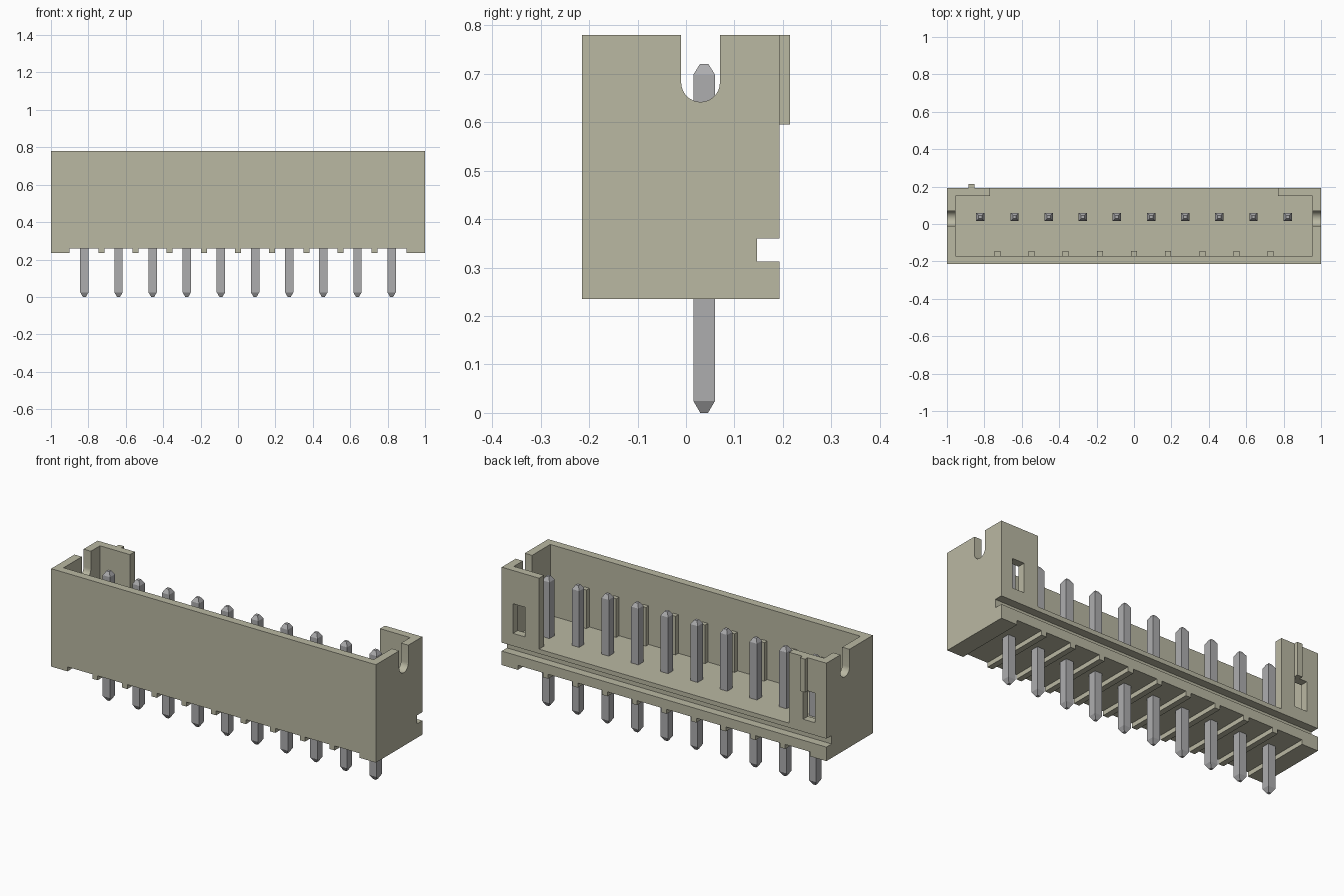
import bpy, bmesh, math
from mathutils import Vector

if "Cube" in bpy.data.objects:
    bpy.data.objects.remove(bpy.data.objects["Cube"], do_unlink=True)


def material(name, rgb):
    m = bpy.data.materials.new(name)
    m.use_nodes = True
    m.diffuse_color = (*rgb, 1)
    m.node_tree.nodes["Principled BSDF"].inputs["Base Color"].default_value = (*rgb, 1)
    return m


PLASTIC = material("beige plastic", (0.49, 0.48, 0.365))
METAL = material("grey metal", (0.42, 0.42, 0.43))


def finish(name, bm, mat):
    bmesh.ops.recalc_face_normals(bm, faces=bm.faces)
    me = bpy.data.meshes.new(name)
    bm.to_mesh(me)
    bm.free()
    me.materials.append(mat)
    ob = bpy.data.objects.new(name, me)
    bpy.context.collection.objects.link(ob)
    return ob


def prism(name, pts, axis, lo, hi, mat=PLASTIC):
    """Extrude a 2D profile: (y, z) along x, or (x, y) along z."""
    bm = bmesh.new()
    place = (lambda p, d: (d, *p)) if axis == "x" else (lambda p, d: (*p, d))
    face = bm.faces.new([bm.verts.new(place(p, lo)) for p in pts])
    ext = bmesh.ops.extrude_face_region(bm, geom=[face])
    move = Vector(place((0, 0), hi - lo))
    bmesh.ops.translate(bm, vec=move, verts=[v for v in ext["geom"] if isinstance(v, bmesh.types.BMVert)])
    return finish(name, bm, mat)


def box(name, x0, x1, y0, y1, z0, z1):
    return prism(name, [(x0, y0), (x1, y0), (x1, y1), (x0, y1)], "z", z0, z1)


# Housing outline with the lengthwise groove in the back
BOTTOM, TOP, FRONT, BACK, FLOOR = 0.235, 0.78, -0.215, 0.193, 0.385
housing = prism("housing", [
    (FRONT, BOTTOM), (BACK, BOTTOM), (BACK, 0.313), (0.147, 0.313),
    (0.147, 0.36), (BACK, 0.36), (BACK, TOP), (FRONT, TOP)], "x", -1, 1)

# Cutters: cavity open at the back, end slots, underside recess, back windows
cavity = prism("cavity_cutter", [
    (-0.955, -0.17), (0.955, -0.17), (0.955, 0.15), (0.77, 0.15),
    (0.77, 0.3), (-0.77, 0.3), (-0.77, 0.15), (-0.955, 0.15)], "z", FLOOR, 1)
arc = [(0.03 + 0.04 * math.cos(a), 0.682 + 0.04 * math.sin(a))
       for a in (math.pi + math.pi * i / 16 for i in range(17))]
slots = prism("end_slot_cutter", arc + [(0.07, 1), (-0.01, 1)], "x", -1.1, 1.1)
recess = box("underside_cutter", -0.9, 0.9, -0.4, 0.4, 0.1, 0.26)
windows = [box("window_cutter", *sorted((s * 0.856, s * 0.93)), 0.1, 0.3, 0.43, 0.595)
           for s in (-1, 1)]

cutters = [cavity, slots, recess] + windows
for c in cutters:
    c.hide_render = True
    mod = housing.modifiers.new("cut", "BOOLEAN")
    mod.operation, mod.solver, mod.object = "DIFFERENCE", "EXACT", c
bpy.context.view_layer.update()
evaluated = housing.evaluated_get(bpy.context.evaluated_depsgraph_get())
cut_mesh = bpy.data.meshes.new_from_object(evaluated)
housing.modifiers.clear()
housing.data = cut_mesh
for c in cutters:
    bpy.data.objects.remove(c, do_unlink=True)

# Smooth only the rounded slot bottoms
bpy.ops.object.select_all(action="DESELECT")
housing.select_set(True)
bpy.context.view_layer.objects.active = housing
bpy.ops.object.shade_smooth_by_angle(angle=math.radians(30))

# Polarising key on the back
box("back_key", -0.884, -0.852, 0.185, 0.215, 0.595, TOP)

# Ribs midway between pins, under the base and inside the front wall
PITCH = 0.1825
for i in range(9):
    x = (i - 4) * PITCH
    box("foot_rib", x - 0.016, x + 0.016, FRONT, BACK, BOTTOM, 0.265)
    box("wall_rib", x - 0.016, x + 0.016, -0.18, -0.145, FLOOR - 0.005, 0.60)


# Square pins with chamfered tips
def pin(x, y=0.0375):
    bm = bmesh.new()
    rings = []
    for z, r in ((0, 0.008), (0.025, 0.0225), (0.698, 0.0225), (0.72, 0.009)):
        rings.append([bm.verts.new((x + sx * r, y + sy * r, z))
                      for sx, sy in ((-1, -1), (1, -1), (1, 1), (-1, 1))])
    for a, b in zip(rings, rings[1:]):
        for k in range(4):
            bm.faces.new((a[k], a[(k + 1) % 4], b[(k + 1) % 4], b[k]))
    bm.faces.new(rings[0][::-1])
    bm.faces.new(rings[-1])
    return finish("pin", bm, METAL)


for i in range(10):
    pin((i - 4.5) * PITCH)
